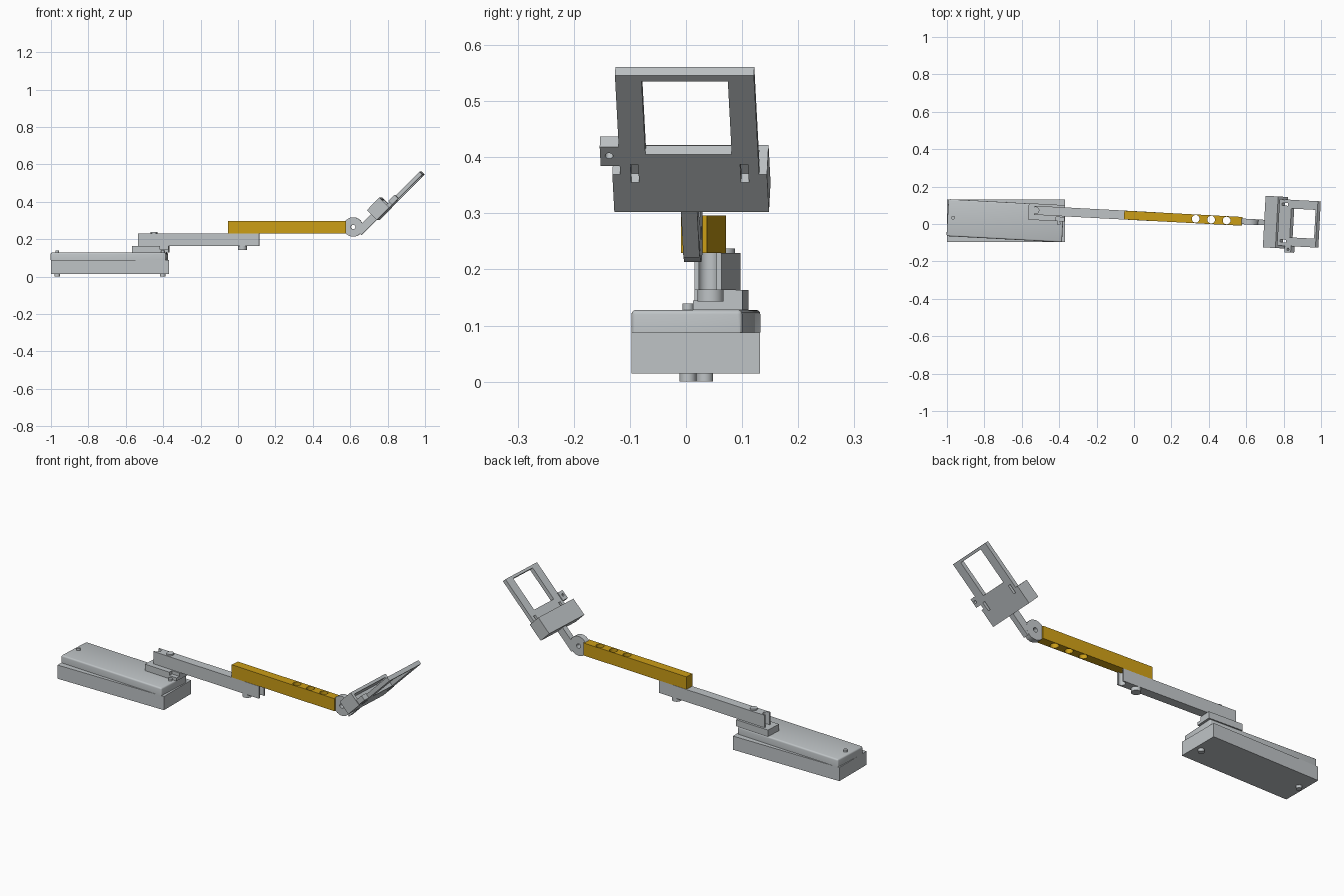
import bpy, bmesh, math
from mathutils import Matrix, Vector

if "Cube" in bpy.data.objects:
    bpy.data.objects.remove(bpy.data.objects["Cube"])


def material(name, rgb):
    m = bpy.data.materials.new(name)
    m.use_nodes = True
    m.diffuse_color = (*rgb, 1)
    m.node_tree.nodes["Principled BSDF"].inputs["Base Color"].default_value = (*rgb, 1)
    return m


GREY = material("light grey", (0.52, 0.55, 0.565))
GOLD = material("gold", (0.60, 0.34, 0.008))

# Frames: the arm line is turned slightly, the holder also tilts up
T, R = Matrix.Translation, Matrix.Rotation
WORLD = Matrix.Identity(4)
ARM = T((0, 0.045, 0)) @ R(math.radians(-3.05), 4, "Z")
TILT = R(math.radians(-45), 4, "Y")
HINGE = ARM @ T((0.617, 0, 0.265))
HOLDER = ARM @ T((0.75, 0.005, 0.302)) @ TILT


def finish(name, bm, frame, mat, smooth=False):
    me = bpy.data.meshes.new(name)
    bm.transform(frame)
    bm.to_mesh(me)
    bm.free()
    me.materials.append(mat)
    ob = bpy.data.objects.new(name, me)
    bpy.context.collection.objects.link(ob)
    if smooth:
        shade(ob)
    return ob


def shade(ob):
    bpy.ops.object.select_all(action="DESELECT")
    ob.select_set(True)
    bpy.context.view_layer.objects.active = ob
    bpy.ops.object.shade_smooth_by_angle(angle=math.radians(30))


def box(name, x, y, z, frame=ARM, mat=GREY, bevel=0):
    """Box from (low, high) pairs."""
    bm = bmesh.new()
    bmesh.ops.create_cube(bm, size=1)
    for v in bm.verts:
        v.co = Vector([(a + b) / 2 + c * (b - a) for (a, b), c in zip((x, y, z), v.co)])
    if bevel:
        edges = [e for e in bm.edges if max(v.co.z for v in e.verts) > z[1] - 1e-5]
        bmesh.ops.bevel(bm, geom=edges, offset=bevel, segments=3, profile=0.5,
                        affect="EDGES")
    return finish(name, bm, frame, mat, bool(bevel))


def cylinder(name, centre, r, low, high, frame=ARM, mat=GREY, axis="Z"):
    bm = bmesh.new()
    bmesh.ops.create_cone(bm, cap_ends=True, segments=32, radius1=r, radius2=r,
                          depth=high - low)
    turn = R(math.pi / 2, 4, "X") if axis == "Y" else WORLD
    shift = (centre[0], (low + high) / 2, centre[1]) if axis == "Y" else \
        (centre[0], centre[1], (low + high) / 2)
    return finish(name, bm, frame @ T(shift) @ turn, mat, True)


def cut(ob, cutters):
    for c in cutters:
        mod = ob.modifiers.new("cut", "BOOLEAN")
        mod.object, mod.operation, mod.solver = c, "DIFFERENCE", "EXACT"
    deps = bpy.context.evaluated_depsgraph_get()
    me = bpy.data.meshes.new_from_object(ob.evaluated_get(deps))
    ob.modifiers.clear()
    ob.data = me
    for c in cutters:
        bpy.data.objects.remove(c)
    shade(ob)


# Base block, rounded lid, feet and pins
box("base_block", (-1, -0.37), (-0.097, 0.132), (0.015, 0.088), WORLD)
box("base_lid", (-0.995, -0.377), (-0.163, 0.035), (0.088, 0.128), bevel=0.008)
for side, x in (("left", -0.4), ("right", -0.965)):
    cylinder("foot_" + side, (x, -0.063), 0.015, 0, 0.02)
    cylinder("lid_pin_" + side, (x, -0.063), 0.01, 0.12, 0.139)

# Pivot bracket with a notched corner
bracket = box("pivot_bracket", (-0.565, -0.37), (-0.052, 0.036), (0.128, 0.163))
cut(bracket, [box("notch", (-0.415, -0.3), (-0.1, -0.03), (0.145, 0.2))])

# Lower arm with half holes in its ends
lower = box("lower_arm", (-0.535, 0.115), (-0.024, 0.024), (0.163, 0.229))
cut(lower, [cylinder("hole", (x, 0), 0.0175, 0.1, 0.3) for x in (-0.527, 0.107)])
cylinder("pivot_pin", (-0.45, 0), 0.018, 0.15, 0.237)
cylinder("lower_knob", (0.024, 0), 0.0235, 0.143, 0.17)

# Upper arm with three through holes
upper = box("upper_arm", (-0.053, 0.58), (-0.0235, 0.0235), (0.229, 0.296), mat=GOLD)
cut(upper, [cylinder("hole", (x, 0), 0.0205, 0.2, 0.32, mat=GOLD)
            for x in (0.33, 0.413, 0.496)])

# Hinge disc and neck
disc = cylinder("hinge_disc", (0, 0), 0.052, -0.015, 0.015, HINGE, axis="Y")
cut(disc, [cylinder("hole", (0, 0), 0.012, -0.1, 0.1, HINGE, axis="Y")])
box("hinge_neck", (0, 0.127), (-0.0145, 0.0145), (-0.062, -0.02), HINGE @ TILT)

# Holder plate with window and two slots
plate = box("holder_plate", (0, 0.344), (-0.124, 0.124), (0, 0.022), HOLDER)
slots = [box("slot", (0.075, 0.12), (s * 0.098 - 0.007, s * 0.098 + 0.007),
             (-0.1, 0.1), HOLDER) for s in (-1, 1)]
cut(plate, slots + [box("window", (0.146, 0.33), (-0.077, 0.077), (-0.1, 0.1), HOLDER)])

# Holder pocket: floor, lip and side walls
box("pocket_floor", (0, 0.018), (-0.138, 0.138), (0, 0.075), HOLDER)
box("pocket_lip", (0.018, 0.095), (-0.122, 0.122), (0.06, 0.075), HOLDER)
for side, s in (("left", 1), ("right", -1)):
    y = sorted((s * 0.122, s * 0.138))
    box("pocket_wall_" + side, (0.018, 0.095), y, (0, 0.075), HOLDER)

# Side ear with a hole
ear = box("holder_ear", (0.117, 0.164), (-0.158, -0.12), (0, 0.027), HOLDER)
cut(ear, [cylinder("hole", (0.142, -0.142), 0.007, -0.1, 0.1, HOLDER)])
